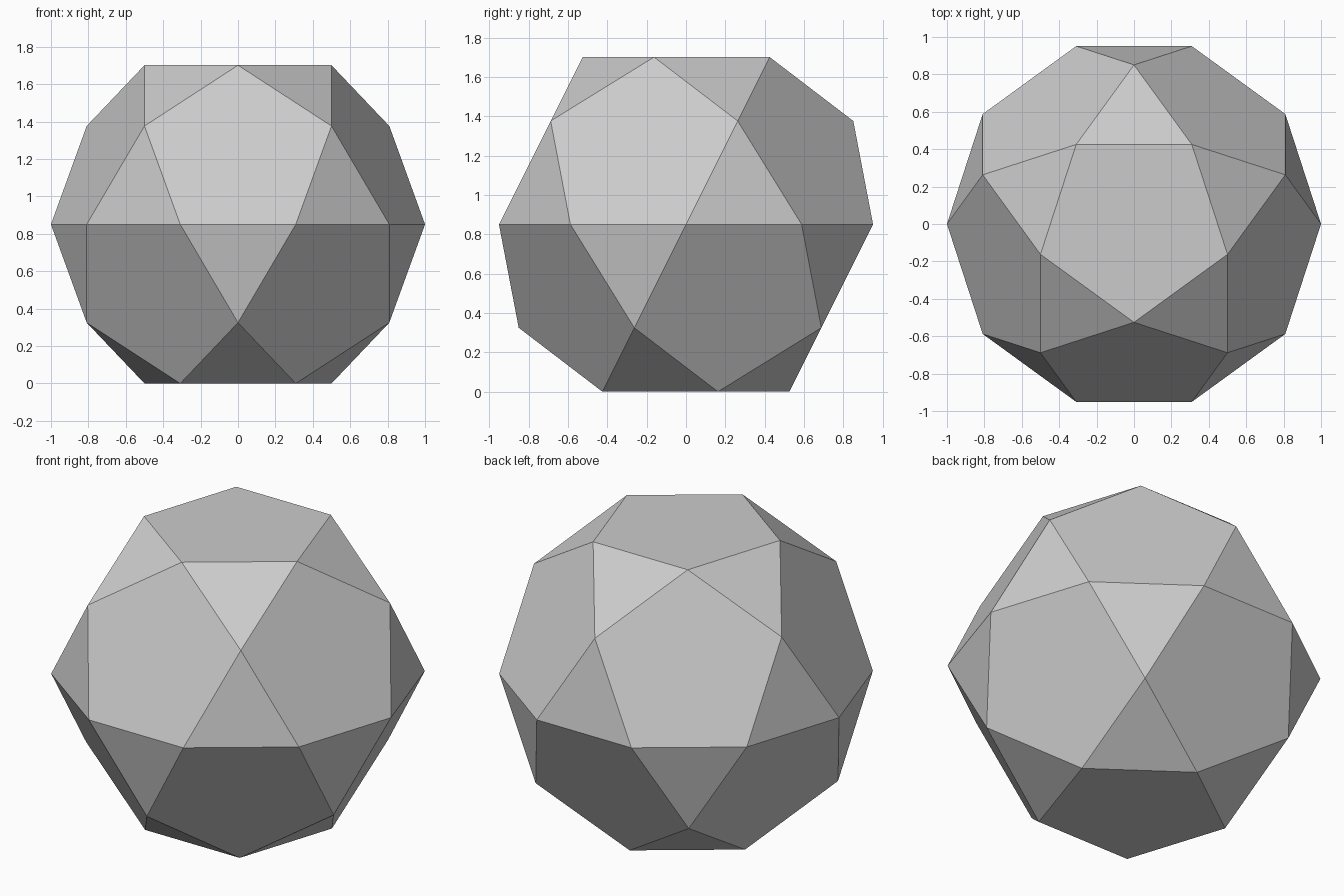
import bpy, bmesh, math

cube = bpy.data.objects.get("Cube")
if cube:
    bpy.data.objects.remove(cube, do_unlink=True)

# Grey material
GREY = (0.6, 0.6, 0.6, 1)
mat = bpy.data.materials.new("plain grey")
mat.diffuse_color = GREY
mat.use_nodes = True
mat.node_tree.nodes["Principled BSDF"].inputs["Base Color"].default_value = GREY

# Icosidodecahedron: rings of corners between two level pentagons
near = math.sqrt((5 - math.sqrt(5)) / 10)
far = math.sqrt((5 + math.sqrt(5)) / 10)
rings = [  # count, radius, height from centre, start angle
    (5, near, far, -90),
    (5, far, near, 90),
    (10, 1, 0, 0),
    (5, far, -near, -90),
    (5, near, -far, 90),
]
bm = bmesh.new()
for count, radius, height, start in rings:
    for i in range(count):
        a = math.radians(start) + math.tau * i / count
        bm.verts.new((radius * math.cos(a), radius * math.sin(a), height + far))

# Wrap the corners and merge coplanar triangles into pentagons
bmesh.ops.convex_hull(bm, input=bm.verts[:])
bmesh.ops.dissolve_limit(bm, angle_limit=math.radians(2),
                         verts=bm.verts[:], edges=bm.edges[:])
bmesh.ops.recalc_face_normals(bm, faces=bm.faces[:])

mesh = bpy.data.meshes.new("faceted_ball")
bm.to_mesh(mesh)
bm.free()
mesh.materials.append(mat)
ball = bpy.data.objects.new("faceted_ball", mesh)
bpy.context.collection.objects.link(ball)
